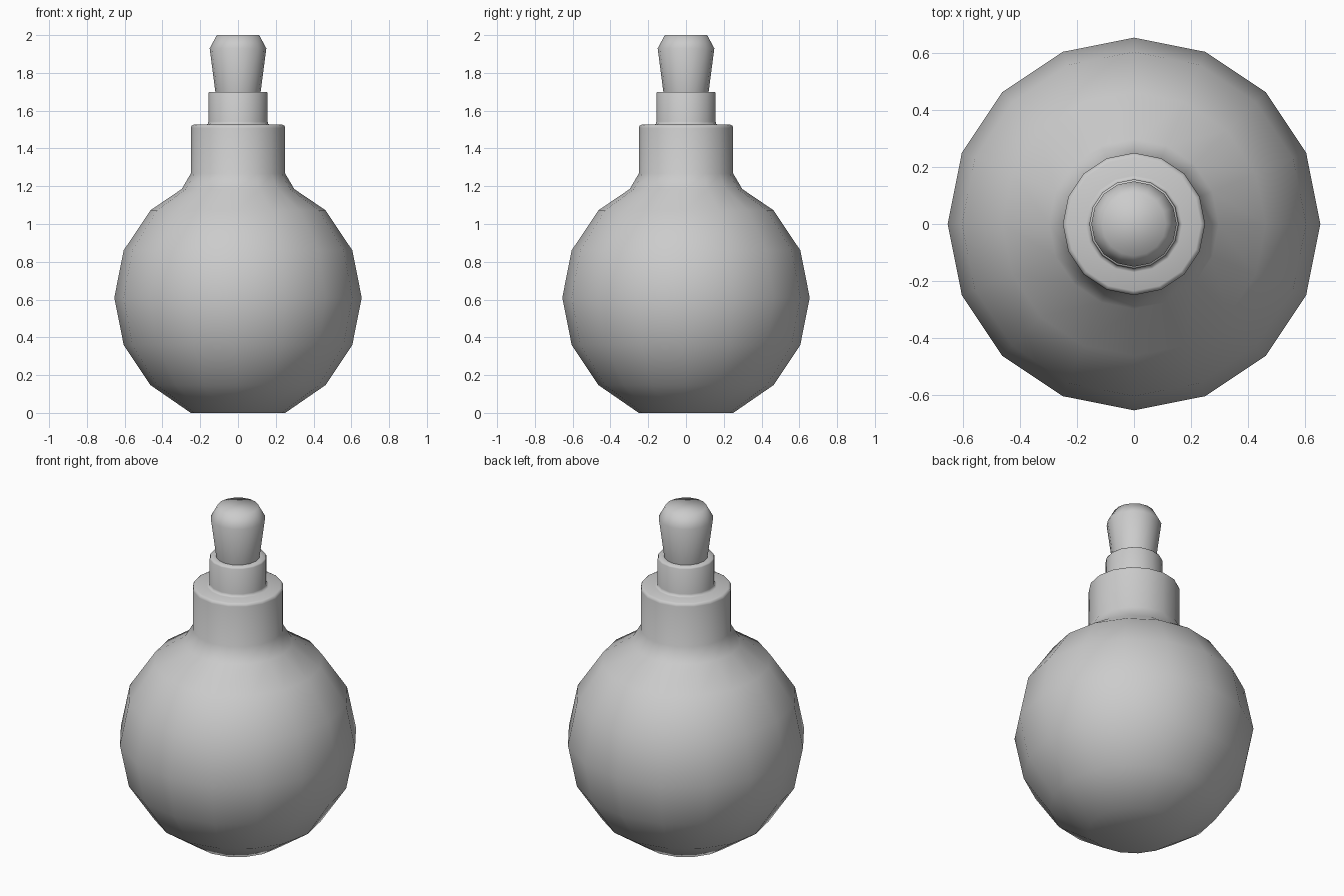
import bpy, bmesh
from math import cos, sin, pi, radians

if "Cube" in bpy.data.objects:
    bpy.data.objects.remove(bpy.data.objects["Cube"])

SIDES = 16


def lathe(name, profile, smooth_angle):
    """Spin a (radius, height) profile around z and cap both ends."""
    bm = bmesh.new()
    rings = [[bm.verts.new((r * cos(2 * pi * i / SIDES), r * sin(2 * pi * i / SIDES), z))
              for i in range(SIDES)] for r, z in profile]
    for low, high in zip(rings, rings[1:]):
        for i in range(SIDES):
            j = (i + 1) % SIDES
            bm.faces.new((low[i], low[j], high[j], high[i]))
    bm.faces.new(rings[0][::-1])
    bm.faces.new(rings[-1])
    bmesh.ops.recalc_face_normals(bm, faces=bm.faces)
    mesh = bpy.data.meshes.new(name)
    bm.to_mesh(mesh)
    bm.free()
    obj = bpy.data.objects.new(name, mesh)
    bpy.context.collection.objects.link(obj)
    bpy.ops.object.select_all(action='DESELECT')
    obj.select_set(True)
    bpy.context.view_layer.objects.active = obj
    bpy.ops.object.shade_smooth_by_angle(angle=radians(smooth_angle))
    return obj


# Round flask: sphere with flattened base, flared shoulder, neck and lip
R, CENTRE = 0.655, 0.61
sphere = [(R * cos(a * pi / 8), CENTRE + R * sin(a * pi / 8)) for a in range(-3, 3)]
sphere[0] = (0.25, 0.0)
neck = [(0.298, 1.185), (0.25, 1.267), (0.25, 1.508), (0.246, 1.52), (0.235, 1.526)]
lip = [(0.17, 1.526), (0.16, 1.53), (0.157, 1.542), (0.157, 1.692), (0.152, 1.70), (0.115, 1.70)]
lathe("flask", sphere + neck + lip, 65)

# Tapered stopper seated in the lip
lathe("stopper", [(0.105, 1.60), (0.12, 1.70), (0.15, 1.93), (0.112, 2.0)], 65)
